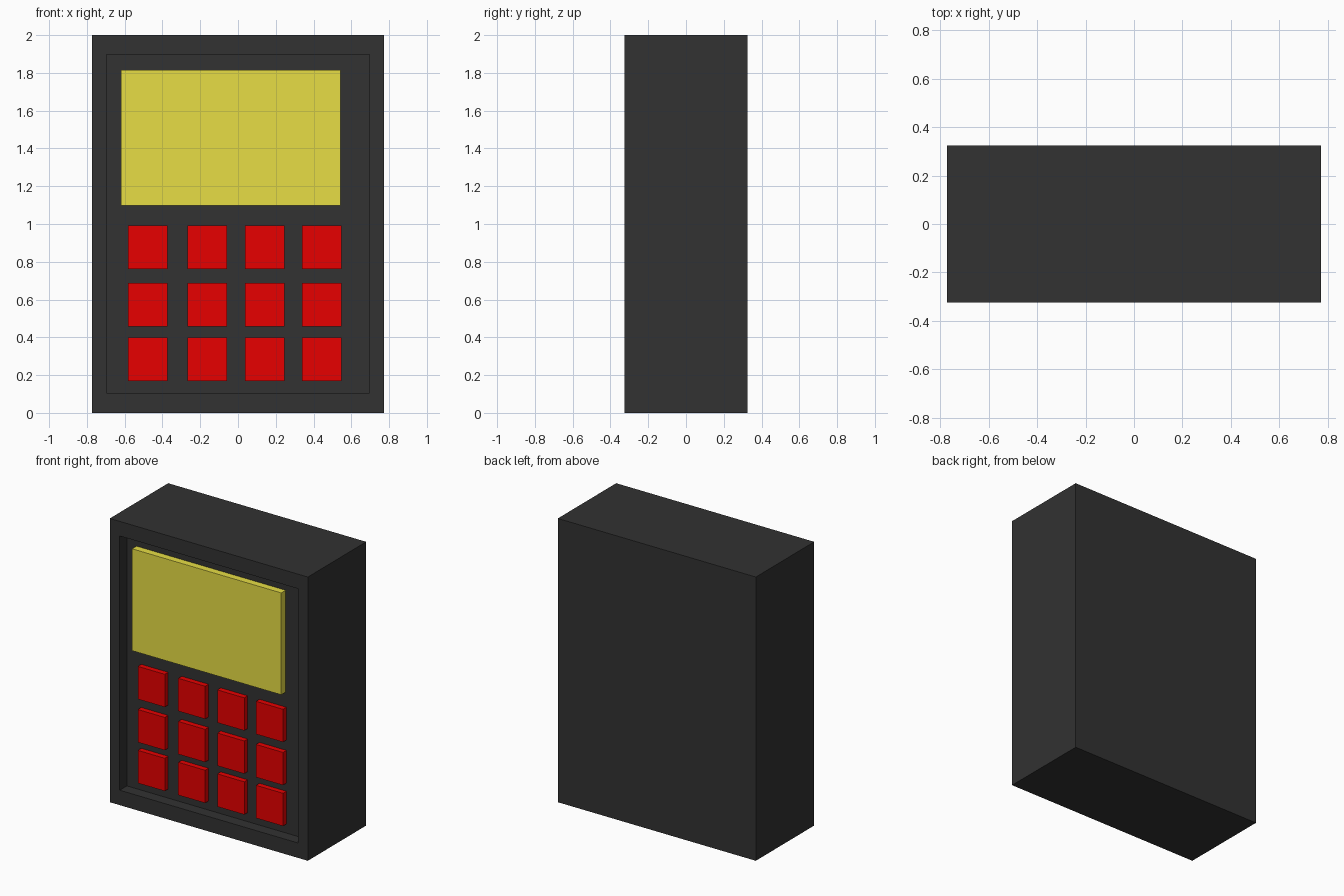
import bpy
import bmesh

if "Cube" in bpy.data.objects:
    bpy.data.objects.remove(bpy.data.objects["Cube"])


def material(name, rgb):
    m = bpy.data.materials.new(name)
    m.diffuse_color = (*rgb, 1)
    m.use_nodes = True
    m.node_tree.nodes["Principled BSDF"].inputs["Base Color"].default_value = m.diffuse_color
    return m


charcoal = material("charcoal", (0.032, 0.032, 0.032))
yellow = material("yellow", (0.8, 0.727, 0.06))
red = material("red", (0.8, 0.0, 0.0))

FRONT = -0.325          # front plane of the case
FLOOR = FRONT + 0.08    # floor of the front recess


def box(name, x, y, z, mat):
    """Box from (min, max) pairs along each axis."""
    bm = bmesh.new()
    bmesh.ops.create_cube(bm, size=1)
    for v in bm.verts:
        v.co = [lo + (c + 0.5) * (hi - lo) for c, (lo, hi) in zip(v.co, (x, y, z))]
    mesh = bpy.data.meshes.new(name)
    bm.to_mesh(mesh)
    bm.free()
    mesh.materials.append(mat)
    obj = bpy.data.objects.new(name, mesh)
    bpy.context.collection.objects.link(obj)
    return obj


# Case: front face inset to a rim, then pushed in to form the recess
case = box("case", (-0.772, 0.772), (FRONT, 0.325), (0, 2), charcoal)
bm = bmesh.new()
bm.from_mesh(case.data)
face = min(bm.faces, key=lambda f: f.calc_center_median().y)
bmesh.ops.inset_region(bm, faces=[face], thickness=0.075)
for v in face.verts:
    v.co.x = 0.695 if v.co.x > 0 else -0.695
    v.co.z = 1.897 if v.co.z > 1 else 0.105
inner = bmesh.ops.extrude_discrete_faces(bm, faces=[face])["faces"][0]
for v in inner.verts:
    v.co.y = FLOOR
bm.to_mesh(case.data)
bm.free()

# Display panel
box("screen", (-0.62, 0.543), (FRONT + 0.031, FLOOR), (1.097, 1.815), yellow)

# Keypad: three rows of four keys
for r, z in enumerate((0.877, 0.573, 0.285)):
    for c, x in enumerate((-0.478, -0.163, 0.142, 0.444)):
        box(f"key_{r + 1}_{c + 1}", (x - 0.105, x + 0.105),
            (FRONT + 0.042, FLOOR), (z - 0.116, z + 0.115), red)
